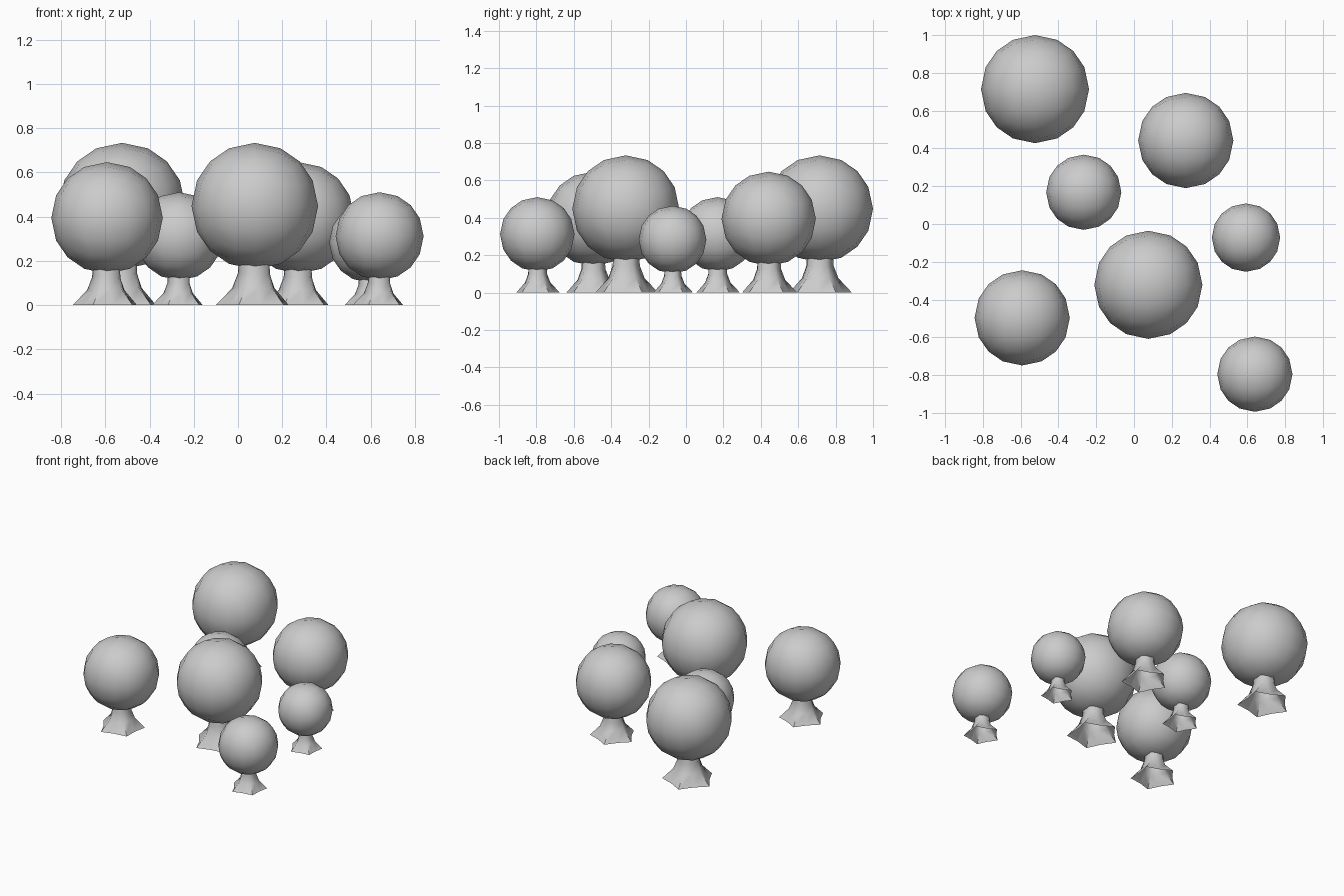
import bpy, bmesh, math

if "Cube" in bpy.data.objects:
    bpy.data.objects.remove(bpy.data.objects["Cube"])

# x, y, crown radius of each tree
TREES = [(-0.524, 0.714, 0.286), (0.274, 0.442, 0.252), (-0.266, 0.168, 0.199),
         (0.593, -0.072, 0.181), (0.076, -0.322, 0.286), (-0.592, -0.497, 0.252),
         (0.640, -0.795, 0.199)]

# trunk rings in crown radii: root ridge radius, valley radius, height
RINGS = [(0.62, 0.47, 0.0), (0.36, 0.30, 0.27), (0.27, 0.24, 0.5), (0.25, 0.23, 0.78)]
PHASE = math.radians(174)


def finish(bm, name, x, y, s, angle):
    bmesh.ops.recalc_face_normals(bm, faces=bm.faces)
    me = bpy.data.meshes.new(name)
    bm.to_mesh(me)
    bm.free()
    ob = bpy.data.objects.new(name, me)
    bpy.context.collection.objects.link(ob)
    ob.location = (x, y, 0)
    ob.scale = (s, s, s)
    bpy.ops.object.select_all(action='DESELECT')
    ob.select_set(True)
    bpy.context.view_layer.objects.active = ob
    bpy.ops.object.shade_smooth_by_angle(angle=math.radians(angle))


# crown: subdivided cube rounded to a ball
def crown(x, y, s):
    bm = bmesh.new()
    bmesh.ops.create_cube(bm, size=2)
    bmesh.ops.subdivide_edges(bm, edges=bm.edges[:], cuts=3, use_grid_fill=True)
    for v in bm.verts:
        for i in range(3):
            v.co[i] *= 0.86 + 0.14 * v.co[i] ** 2
        v.co.normalize()
        v.co.z += 1.566
    finish(bm, "crown", x, y, s, 60)


# trunk: open five-root flare
def trunk(x, y, s):
    bm = bmesh.new()
    rows = []
    for ridge, valley, z in RINGS:
        row = []
        for i in range(10):
            a = PHASE + i * math.pi / 5
            r = valley if i % 2 else ridge
            row.append(bm.verts.new((r * math.cos(a), r * math.sin(a), z)))
        rows.append(row)
    for lo, hi in zip(rows, rows[1:]):
        for i in range(10):
            j = (i + 1) % 10
            bm.faces.new((lo[i], lo[j], hi[j], hi[i]))
    finish(bm, "trunk", x, y, s, 60)


for t in TREES:
    crown(*t)
    trunk(*t)
